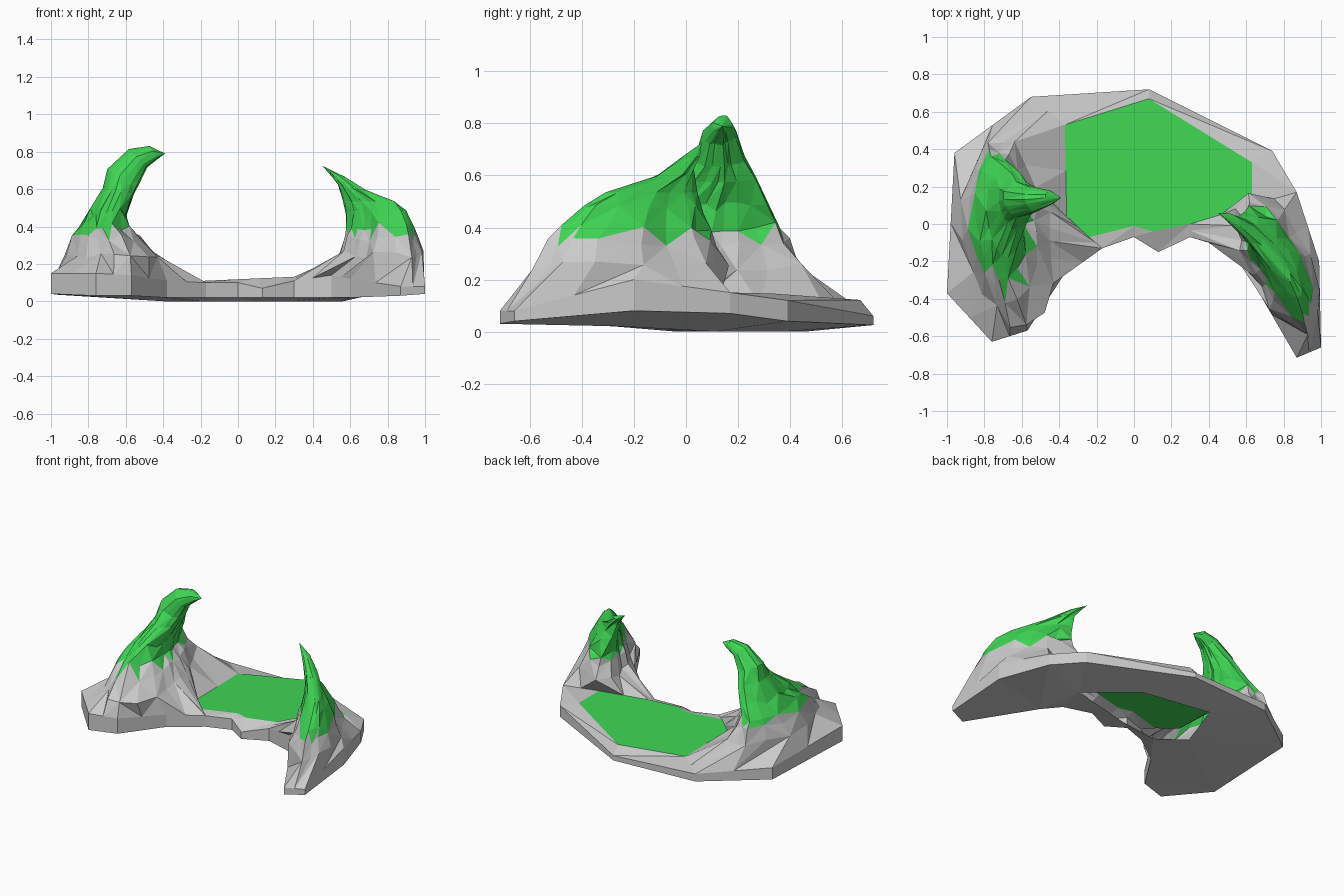
import bpy, random
from math import sin, cos, atan2, pi, radians
import bmesh
from mathutils import Vector

if "Cube" in bpy.data.objects:
    bpy.data.objects.remove(bpy.data.objects["Cube"])

random.seed(4)
grass = bpy.data.materials.new("grass")
grass.diffuse_color = (0.05, 0.68, 0.09, 1)
grass.use_nodes = True
grass.node_tree.nodes["Principled BSDF"].inputs["Base Color"].default_value = grass.diffuse_color


def make(name, verts, faces, mat=None):
    used = sorted({i for f in faces for i in f})
    remap = {old: new for new, old in enumerate(used)}
    me = bpy.data.meshes.new(name)
    me.from_pydata([verts[i] for i in used], [], [[remap[i] for i in f] for f in faces])
    if mat:
        me.materials.append(mat)
    ob = bpy.data.objects.new(name, me)
    bpy.context.collection.objects.link(ob)
    return ob


def meadow_pt(x, y):
    return (x, y, 0.118 + 0.045 * x)


# Island outline, counter-clockwise: x, y, top height, bottom height
OUTLINE = [
    (-1, -.37, .15, .04), (-.76, -.63, .15, .03), (-.57, -.57, .14, .03),
    (-.38, -.28, .11, .02), (-.17, -.13, .10, .02), (0, -.07, .10, .02),
    (.13, -.15, .07, .02), (.3, -.07, .11, .02), (.5, -.13, .14, .02),
    (.6, -.25, .12, .02), (.87, -.715, .08, .03), (1, -.66, .08, .04),
    (.99, -.2, .2, .08), (.87, .17, .15, .07), (.74, .39, .12, .04),
    (.08, .72, .06, .025), (-.55, .68, .08, .025), (-.96, .38, .12, .035)]
TOP = [(x, y, t) for x, y, t, b in OUTLINE]
BOTTOM = [(x, y, b) for x, y, t, b in OUTLINE]
MEADOW = [meadow_pt(*p) for p in [
    (-.36, .04), (-.24, -.07), (0, -.01), (.1, -.04), (.3, 0),
    (.63, .1), (.63, .33), (.08, .67), (-.37, .53)]]

# Green meadow, fanned from its middle
mid = meadow_pt(.1, .25)
n = len(MEADOW)
make("meadow", MEADOW + [mid], [(i, (i + 1) % n, n) for i in range(n)], grass)

# Outer cliff around the island
n = len(TOP)
make("outer_cliff", BOTTOM + TOP,
     [(i, (i + 1) % n, n + (i + 1) % n, n + i) for i in range(n)])


# Rock strips between the outline and the meadow
def strip(name, outer, inner):
    k = len(outer)
    faces = []
    for i in range(k - 1):
        faces += [(i, i + 1, k + i + 1), (i, k + i + 1, k + i)]
    make(name, outer + inner, faces)


strip("front_ledge", TOP[4:8], MEADOW[1:5])
strip("back_ledge", TOP[13:17], MEADOW[5:9])

# Underside with the opening below the meadow
HOLE = [(.56, .11), (.24, .38), (-.26, .46), (-.39, .1), (-.2, -.04), (.1, 0), (.3, .05)]
bm = bmesh.new()
edges = []
for loop in (BOTTOM, [(x, y, 0) for x, y in HOLE]):
    vs = [bm.verts.new(p) for p in loop]
    edges += [bm.edges.new((vs[i - 1], vs[i])) for i in range(len(vs))]
bmesh.ops.triangle_fill(bm, edges=edges, use_beauty=True, normal=(0, 0, -1))
for f in bm.faces:
    f.normal_update()
    if f.normal.z > 0:
        f.normal_flip()
me = bpy.data.meshes.new("underside")
bm.to_mesh(me)
bm.free()
bpy.context.collection.objects.link(bpy.data.objects.new("underside", me))


# Craggy peak: footprint lofted through tilted ellipses to a hooked tip
def peak(name, foot, rings, tip, amp):
    base = []
    for i, p in enumerate(foot):
        q = foot[(i + 1) % len(foot)]
        base += [Vector(p), (Vector(p) + Vector(q)) / 2]
    n = len(base)
    cx, cy, _, a, b, yaw, _ = rings[0]
    c, s = cos(radians(yaw)), sin(radians(yaw))
    angles = []
    for p in base:
        dx, dy = p.x - cx, p.y - cy
        t = atan2((-s * dx + c * dy) / b, (c * dx + s * dy) / a)
        while angles and t < angles[-1]:
            t += 2 * pi
        angles.append(t)
    angles = [(t + angles[0] + 2 * pi * k / n) / 2 for k, t in enumerate(angles)]
    ridge = [random.uniform(-amp, amp) for _ in range(n)]
    verts = [tuple(p) for p in base]
    for cx, cy, z, a, b, yaw, tilt in rings:
        c, s = cos(radians(yaw)), sin(radians(yaw))
        for k, t in enumerate(angles):
            r = 1 + ridge[k] + random.uniform(-.05, .05)
            u, v = a * r * cos(t), b * r * sin(t)
            dx, dy = c * u - s * v, s * u + c * v
            wob = random.uniform(-.02, .02) if .2 < z < .5 else 0
            verts.append((cx + dx, cy + dy, z + tilt * dx + wob))
    faces = []
    for j in range(len(rings)):
        for k in range(n):
            p, q = j * n + k, j * n + (k + 1) % n
            if (k + j) % 2:
                faces += [(p, q, q + n), (p, q + n, p + n)]
            else:
                faces += [(p, q, p + n), (q, q + n, p + n)]
    verts.append(tip)
    last = len(rings) * n
    faces += [(last + k, last + (k + 1) % n, len(verts) - 1) for k in range(n)]
    green = [f for f in faces if sum(verts[i][2] for i in f) / 3 > .37]
    rock = [f for f in faces if f not in green]
    make(name + "_rock", verts, rock)
    make(name + "_grass", verts, green, grass)


# Rings: centre x, y, height, half sizes, yaw, tilt along x
peak("left_peak",
     [TOP[4], MEADOW[1], MEADOW[0], MEADOW[8], TOP[16], TOP[17], TOP[0], TOP[1], TOP[2], TOP[3]],
     [(-.68, -.06, .25, .25, .46, 7, 0), (-.70, -.01, .34, .19, .38, 6, 0),
      (-.72, .03, .40, .14, .31, 4, 0), (-.69, .07, .48, .10, .23, 0, 0),
      (-.64, .12, .59, .085, .14, 0, -.2), (-.615, .13, .67, .09, .09, 0, -.45),
      (-.535, .13, .765, .05, .06, 0, -1), (-.45, .14, .797, .025, .035, 0, -1.4)],
     (-.39, .14, .79), .12)

peak("right_peak",
     [TOP[7], TOP[8], TOP[9], TOP[10], TOP[11], TOP[12], TOP[13], MEADOW[5], MEADOW[4]],
     [(.775, -.2, .25, .40, .165, -63, 0), (.77, -.2, .34, .36, .13, -62, 0),
      (.765, -.19, .40, .31, .11, -60, 0), (.74, -.165, .47, .27, .08, -56, 0),
      (.70, -.13, .535, .22, .05, -50, 0), (.61, -.04, .61, .10, .04, -40, -.2),
      (.53, .02, .675, .05, .025, -35, -.2)],
     (.45, .06, .725), .1)
